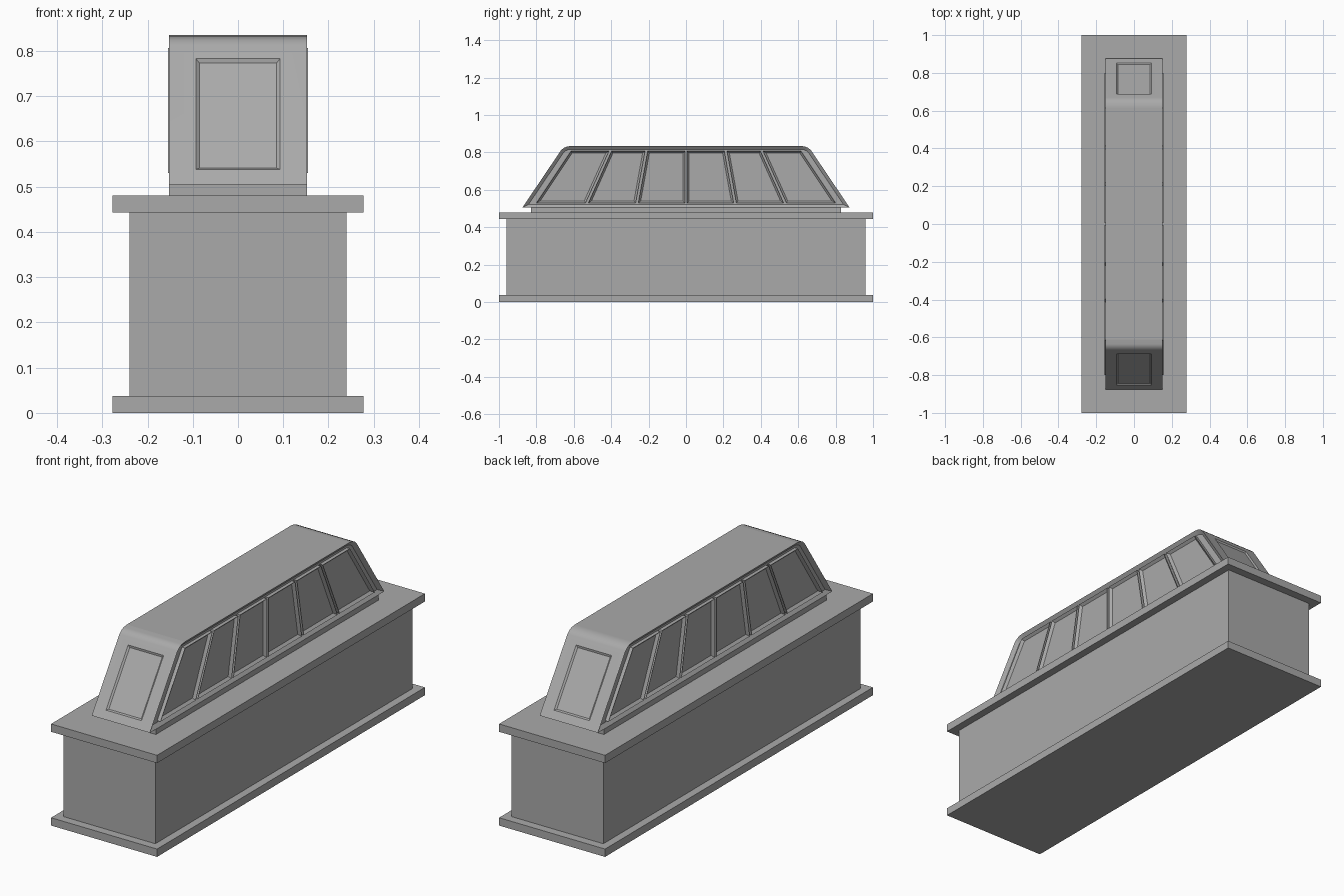
import bpy, bmesh
from math import radians
from mathutils import Vector

cube = bpy.data.objects.get("Cube")
if cube:
    bpy.data.objects.remove(cube, do_unlink=True)

grey = bpy.data.materials.new("plain grey")
grey.use_nodes = True
COLOUR = (0.4, 0.4, 0.4, 1)
grey.diffuse_color = COLOUR
grey.node_tree.nodes["Principled BSDF"].inputs["Base Color"].default_value = COLOUR


def finish(bm, name):
    bmesh.ops.recalc_face_normals(bm, faces=bm.faces)
    mesh = bpy.data.meshes.new(name)
    bm.to_mesh(mesh)
    bm.free()
    mesh.materials.append(grey)
    obj = bpy.data.objects.new(name, mesh)
    bpy.context.collection.objects.link(obj)
    return obj


def box(name, half_x, half_y, z0, z1):
    bm = bmesh.new()
    bmesh.ops.create_cube(bm, size=1)
    for v in bm.verts:
        v.co = (v.co.x * 2 * half_x, v.co.y * 2 * half_y, z0 + (v.co.z + 0.5) * (z1 - z0))
    return finish(bm, name)


def prism(bm, profile, x0, x1):
    """Extrude a (y, z) outline along x; returns the cap at x1."""
    near = bm.faces.new([bm.verts.new((x0, y, z)) for y, z in profile])
    far = bmesh.ops.extrude_face_region(bm, geom=[near])["geom"]
    bmesh.ops.translate(bm, vec=(x1 - x0, 0, 0),
                        verts=[g for g in far if isinstance(g, bmesh.types.BMVert)])
    if near.is_valid and near not in bm.faces:
        bm.faces.new(near.verts)
    bmesh.ops.recalc_face_normals(bm, faces=bm.faces)
    return next(g for g in far if isinstance(g, bmesh.types.BMFace))


def sink(bm, face, rim, depth):
    bmesh.ops.inset_individual(bm, faces=[face], thickness=rim, use_even_offset=True)
    n = face.normal.copy()
    bmesh.ops.translate(bm, vec=-n * depth, verts=face.verts)


def panel(bm, face, half_x, place, rim, depth):
    """Cut a rectangular recessed panel; place moves each corner along the face."""
    bmesh.ops.inset_individual(bm, faces=[face], thickness=0.01)
    for v in face.verts:
        y, z = place(v.co)
        v.co = (half_x if v.co.x > 0 else -half_x, y, z)
    face.normal_update()
    sink(bm, face, rim, depth)


# Plinth, main block and upper slab
box("base_plate", 0.277, 1.0, 0, 0.037)
box("main_block", 0.24, 0.96, 0.037, 0.443)
box("upper_slab", 0.277, 1.0, 0.443, 0.48)
box("cabin_foot", 0.152, 0.83, 0.48, 0.505)

# Cabin shell with rounded shoulders and recessed sides
FOOT, SHOULDER = Vector((0.875, 0.505)), Vector((0.668, 0.812))
half = [tuple(FOOT), tuple(SHOULDER), (0.654, 0.824), (0.636, 0.832), (0.612, 0.835)]
profile = half + [(-y, z) for y, z in reversed(half)]
bm = bmesh.new()
prism(bm, profile, -0.152, 0.152)
bm.normal_update()
caps = [f for f in bm.faces if abs(f.normal.x) > 0.9]
ends = [f for f in bm.faces if abs(f.normal.y) > 0.5 and f.calc_area() > 0.08]
roof = next(f for f in bm.faces if f.normal.z > 0.99)
for f in caps:
    sink(bm, f, 0.018, 0.014)


def end_place(co):
    z = 0.783 if co.z > 0.66 else 0.538
    y = FOOT.lerp(SHOULDER, (z - FOOT.y) / (SHOULDER.y - FOOT.y)).x
    return (y if co.y > 0 else -y), z


for f in ends:
    panel(bm, f, 0.093, end_place, 0.008, 0.006)
panel(bm, roof, 0.095, lambda co: (0.565 if co.y > 0 else -0.565, 0.835), 0.0005, 0.01)
shell = finish(bm, "cabin_shell")
bpy.context.view_layer.objects.active = shell
shell.select_set(True)
bpy.ops.object.shade_smooth_by_angle(angle=radians(25))
shell.select_set(False)
weighted = shell.modifiers.new("flat_large_faces", "WEIGHTED_NORMAL")
weighted.keep_sharp = True

# Framed side windows: top start/end, bottom start/end along y
TOP, BOTTOM = 0.807, 0.53
windows = {"middle": (0.006, 0.205, 0.006, 0.255),
           "inner": (0.219, 0.398, 0.269, 0.522),
           "end": (0.412, 0.615, 0.537, 0.8)}
for side, sx in (("left", 1), ("right", -1)):
    for end, sy in (("front", -1), ("back", 1)):
        for label, (t0, t1, b0, b1) in windows.items():
            bm = bmesh.new()
            outline = [(sy * b0, BOTTOM), (sy * b1, BOTTOM), (sy * t1, TOP), (sy * t0, TOP)]
            prism(bm, outline, sx * 0.136, sx * 0.155)
            bm.normal_update()
            sink(bm, max(bm.faces, key=lambda f: f.normal.x * sx), 0.011, 0.012)
            finish(bm, f"{side}_{end}_{label}_window")
